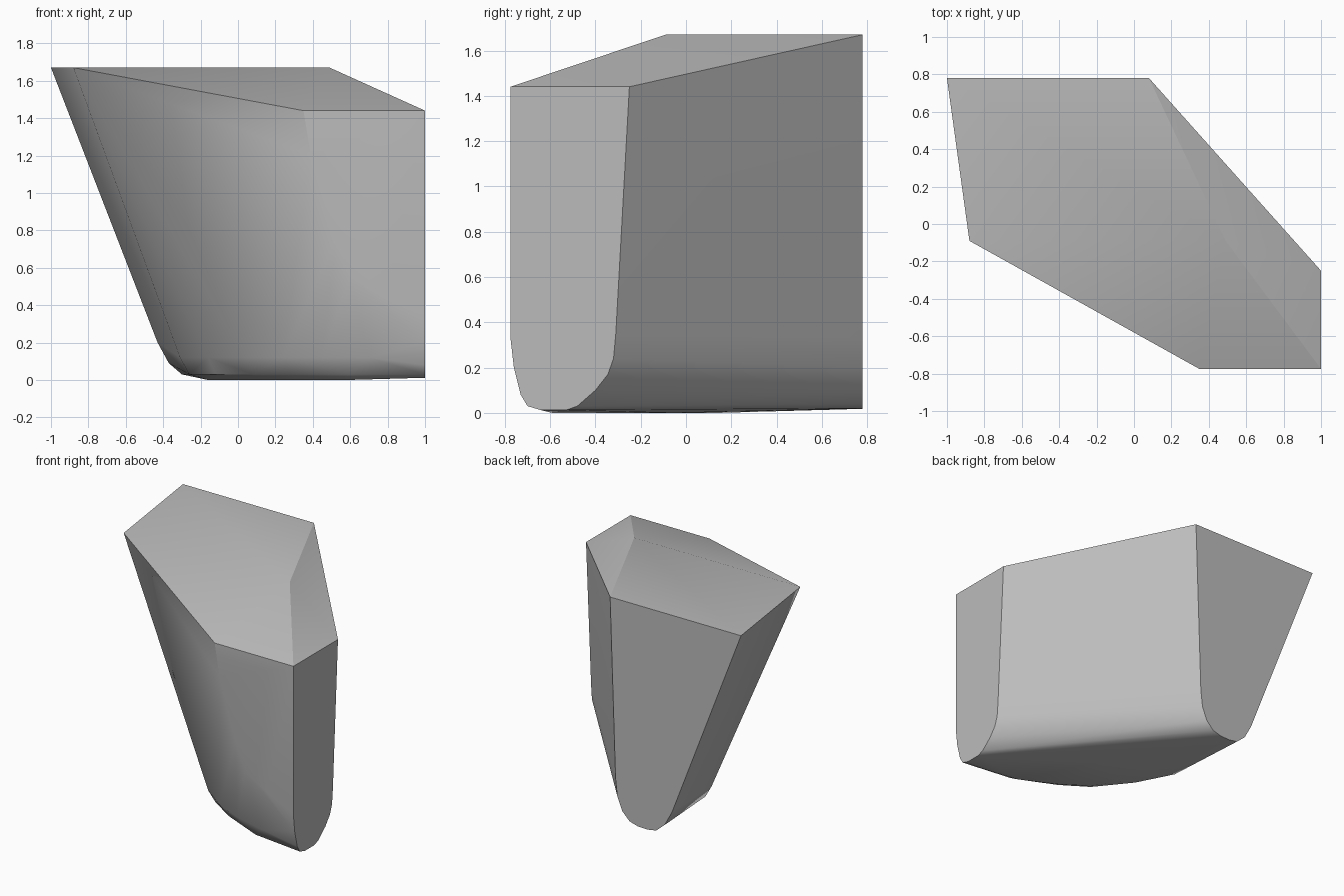
import bpy
import bmesh
import math

default_cube = bpy.data.objects.get("Cube")
if default_cube is not None:
    bpy.data.objects.remove(default_cube, do_unlink=True)

BACK, SIDE, FRONT = 0.78, 1.0, -0.775


def make_material(name, color):
    """One plain flat colour for viewport and render."""
    material = bpy.data.materials.new(name)
    material.use_nodes = True
    material.diffuse_color = color
    material.node_tree.nodes["Principled BSDF"].inputs["Base Color"].default_value = color
    return material


def at_height(outline, height):
    """Lift a flat plan outline to a height."""
    return [(x, y, height) for x, y in outline]


# Sloping top: a flat rear deck and a lower front edge
rear_deck = at_height([(-1, BACK), (0.08, BACK), (-0.88, -0.09), (0.49, -0.09)], 1.67)
front_edge = at_height([(0.35, FRONT), (SIDE, FRONT), (SIDE, -0.25)], 1.44)

# Rounded end profile on the back plane, as x and z
back_profile = [(0.035, 0.33), (0.02, 0.2), (-0.02, 0.1), (-0.08, 0.04), (-0.15, 0.02),
                (-0.23, 0.018), (-0.3, 0.03), (-0.37, 0.09), (-0.43, 0.2)]
back_end = [(x, BACK, z) for x, z in back_profile]

# Rounded end profile on the side plane, as y and z
side_profile = [(-0.31, 0.35), (-0.32, 0.24), (-0.345, 0.17), (-0.4, 0.1), (-0.48, 0.03),
                (-0.53, 0.012), (-0.64, 0.012), (-0.7, 0.03), (-0.73, 0.08),
                (-0.76, 0.2), (FRONT, 0.33)]
side_end = [(SIDE, y, z) for y, z in side_profile]

# Curved lower border of the flat front, as x and z
front_profile = [(0.39, 1.2), (0.45, 0.98), (0.52, 0.75), (0.6, 0.55), (0.78, 0.44)]
front_border = [(x, FRONT, z) for x, z in front_profile]

# Bulging keel: a rounded lip above a nearly flat underside
keel_lip = at_height([(-0.31, 0.14), (-0.16, -0.16), (0.04, -0.41), (0.24, -0.56),
                      (0.45, -0.65), (0.7, -0.72)], 0.12)
keel_turn = at_height([(-0.26, 0.14), (-0.12, -0.13), (0.08, -0.38), (0.28, -0.51),
                       (0.6, -0.65)], 0.03)
underside = at_height([(-0.16, 0.14), (0.0, -0.15), (0.13, -0.33), (0.32, -0.46),
                       (0.58, -0.59), (0.3, -0.05)], 0.0)

# Wrap one convex skin around the outlines
bm = bmesh.new()
for outline in (rear_deck, front_edge, back_end, side_end, front_border,
                keel_lip, keel_turn, underside):
    for point in outline:
        bm.verts.new(point)
hull = bmesh.ops.convex_hull(bm, input=bm.verts[:])
unused = {v for v in hull["geom_interior"] + hull["geom_unused"]
          if isinstance(v, bmesh.types.BMVert)}
bmesh.ops.delete(bm, geom=list(unused), context="VERTS")
bmesh.ops.dissolve_limit(bm, angle_limit=math.radians(0.5),
                         verts=bm.verts[:], edges=bm.edges[:])
bmesh.ops.recalc_face_normals(bm, faces=bm.faces[:])

mesh = bpy.data.meshes.new("wedge_block")
bm.to_mesh(mesh)
bm.free()
mesh.materials.append(make_material("plain grey", (0.5, 0.5, 0.5, 1)))

block = bpy.data.objects.new("wedge_block", mesh)
bpy.context.collection.objects.link(block)
bpy.ops.object.select_all(action="DESELECT")
block.select_set(True)
bpy.context.view_layer.objects.active = block
bpy.ops.object.shade_smooth_by_angle(angle=math.radians(30))
